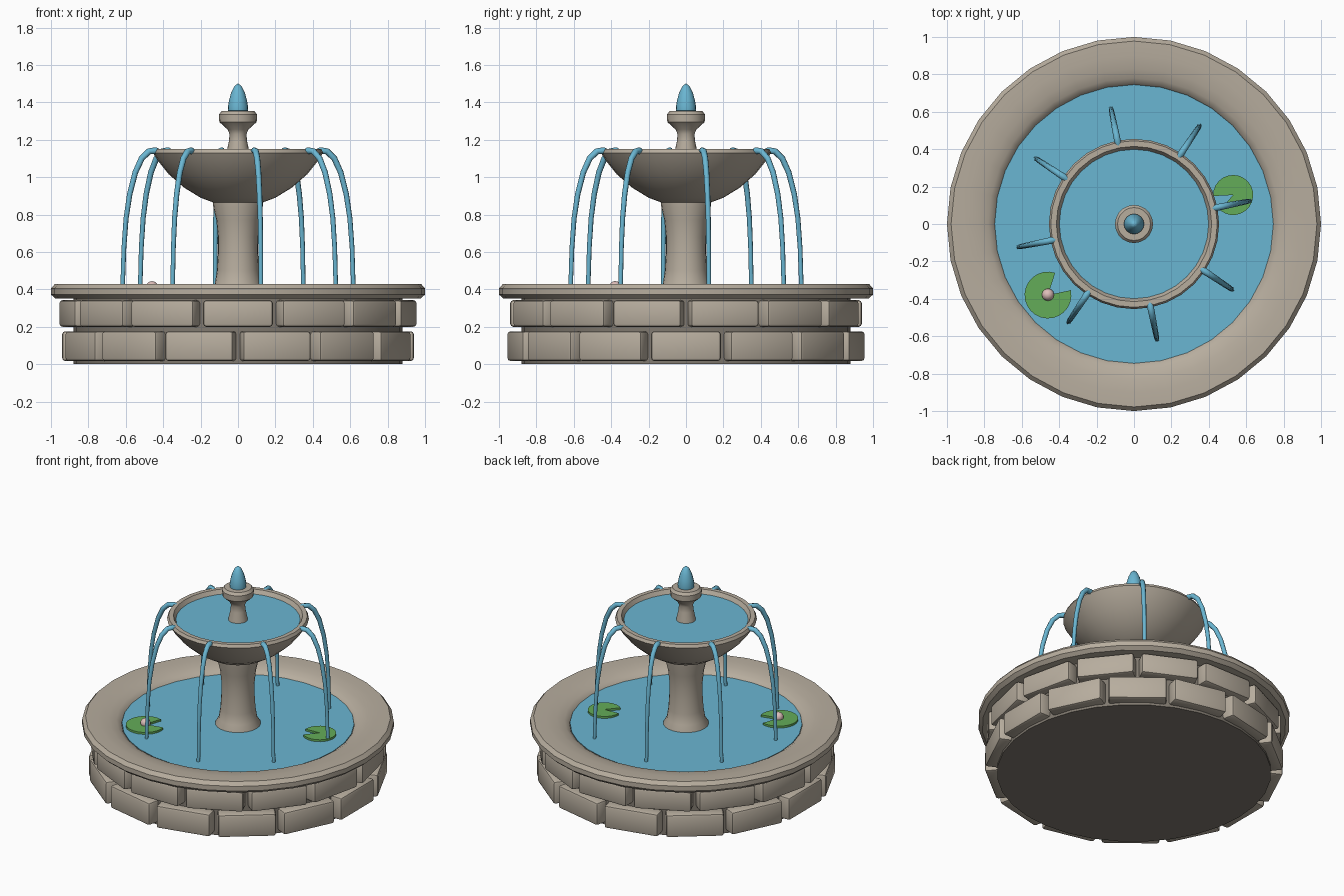
import bpy, bmesh, math
from mathutils import Matrix, Vector

if "Cube" in bpy.data.objects:
    bpy.data.objects.remove(bpy.data.objects["Cube"])


def material(name, rgb):
    m = bpy.data.materials.new(name)
    lin = [((c / 255 + 0.055) / 1.055) ** 2.4 for c in rgb]
    m.diffuse_color = (*lin, 1)
    m.use_nodes = True
    m.node_tree.nodes["Principled BSDF"].inputs["Base Color"].default_value = m.diffuse_color
    return m


STONE = material("stone", (183, 173, 158))
MORTAR = material("mortar", (128, 121, 111))
WATER = material("water", (106, 182, 210))
LEAF = material("leaf green", (100, 172, 88))
PETAL = material("pale pink", (222, 190, 186))


def finish(name, bm, mat, angle=35):
    bmesh.ops.remove_doubles(bm, verts=bm.verts, dist=1e-5)
    bmesh.ops.recalc_face_normals(bm, faces=bm.faces)
    me = bpy.data.meshes.new(name)
    bm.to_mesh(me)
    bm.free()
    me.materials.append(mat)
    ob = bpy.data.objects.new(name, me)
    bpy.context.collection.objects.link(ob)
    bpy.ops.object.select_all(action='DESELECT')
    bpy.context.view_layer.objects.active = ob
    ob.select_set(True)
    bpy.ops.object.shade_smooth_by_angle(angle=math.radians(angle))
    return ob


def skin(bm, rings, caps=False):
    """Join successive closed rings of vertices with quads."""
    rows = [[bm.verts.new(p) for p in ring] for ring in rings]
    n = len(rows[0])
    for a, b in zip(rows, rows[1:]):
        for i in range(n):
            j = (i + 1) % n
            bm.faces.new((a[i], a[j], b[j], b[i]))
    if caps:
        bm.faces.new(rows[0])
        bm.faces.new(rows[-1])


def lathe(name, profile, mat, n=32, closed=False, angle=35):
    """Revolve (radius, height) points round the z axis."""
    if closed:
        profile = profile + profile[:1]
    bm = bmesh.new()
    skin(bm, [[(r * math.cos(2 * math.pi * i / n), r * math.sin(2 * math.pi * i / n), z)
               for i in range(n)] for r, z in profile])
    bmesh.ops.dissolve_degenerate(bm, dist=1e-5, edges=bm.edges)
    return finish(name, bm, mat, angle)


# Pool wall core and coping rim
lathe("wall_core", [(0, 0), (0.88, 0), (0.88, 0.36), (0, 0.36)], MORTAR)
lathe("pool_rim", [(0.74, 0.35), (0.975, 0.35), (1.0, 0.372), (1.0, 0.405), (0.978, 0.43),
                   (0.90, 0.43), (0.83, 0.422), (0.78, 0.408), (0.75, 0.39), (0.74, 0.37)],
      STONE, closed=True)
lathe("pool_water", [(0, 0.36), (0.745, 0.36), (0.745, 0.388), (0, 0.388)], WATER)

# Two staggered courses of bevelled stone blocks
COUNT = 14
for row, (z0, z1, shift) in enumerate([(0.017, 0.176, 0.5), (0.2, 0.342, 0.0)]):
    bm = bmesh.new()
    for k in range(COUNT):
        a = -math.pi / 2 + (k + shift) * 2 * math.pi / COUNT
        mat = (Matrix.Rotation(a, 4, 'Z') @ Matrix.Translation((0.89, 0, (z0 + z1) / 2))
               @ Matrix.Diagonal((0.10, 0.372, z1 - z0, 1)))
        bmesh.ops.create_cube(bm, size=1, matrix=mat)
    bmesh.ops.bevel(bm, geom=bm.edges[:], offset=0.016, segments=2, profile=0.5,
                    affect='EDGES')
    finish("stone_blocks_%d" % (row + 1), bm, STONE, 40)

# Column, bowl and upper stem
lathe("column", [(0, 0.37), (0.147, 0.37), (0.145, 0.395), (0.124, 0.43), (0.113, 0.50),
                 (0.107, 0.60), (0.107, 0.68), (0.116, 0.77), (0.132, 0.84), (0.135, 0.88),
                 (0, 0.88)], STONE, 24)
lathe("bowl", [(0, 0.862), (0.125, 0.862), (0.20, 0.89), (0.29, 0.945), (0.37, 1.015),
               (0.43, 1.09), (0.455, 1.13), (0.445, 1.15), (0.415, 1.15), (0.395, 1.115),
               (0.38, 1.09), (0, 1.09)], STONE)
lathe("bowl_water", [(0, 1.095), (0.402, 1.095), (0.402, 1.122), (0, 1.122)], WATER)
lathe("stem", [(0, 1.10), (0.065, 1.10), (0.06, 1.14), (0.049, 1.19), (0.045, 1.23),
               (0.056, 1.255), (0.10, 1.295), (0.102, 1.335), (0.088, 1.353), (0, 1.353)],
      STONE, 20)
lathe("water_spout", [(0, 1.35), (0.053, 1.355), (0.054, 1.375), (0.048, 1.41),
                      (0.037, 1.45), (0.02, 1.485), (0, 1.502)], WATER, 16, angle=60)

# Eight falling jets: tapered tubes along one arc
PATH = [(0.425, 1.128), (0.45, 1.142), (0.485, 1.138), (0.525, 1.10), (0.56, 1.025),
        (0.59, 0.91), (0.61, 0.78), (0.622, 0.62), (0.63, 0.385)]
bm = bmesh.new()
for k in range(8):
    spin = Matrix.Rotation(math.radians(11.25 + 45 * k), 4, 'Z')
    rings = []
    for i, (r, z) in enumerate(PATH):
        p, q = PATH[max(i - 1, 0)], PATH[min(i + 1, len(PATH) - 1)]
        t = Vector((q[0] - p[0], 0, q[1] - p[1])).normalized()
        side, up = Vector((0, 1, 0)), t.cross(Vector((0, 1, 0)))
        w = 0.019 - 0.007 * i / (len(PATH) - 1)
        rings.append([spin @ (Vector((r, 0, z)) + w * (math.cos(b) * side + math.sin(b) * up))
                      for b in [j * math.pi / 4 for j in range(8)]])
    skin(bm, rings, caps=True)
finish("water_jets", bm, WATER, 50)


# Lily pads: discs with a wedge cut out
def lily_pad(name, x, y, radius, notch_dir, notch_span):
    bm = bmesh.new()
    start, sweep = notch_dir + notch_span / 2, 360 - notch_span
    angles = [math.radians(start + sweep * i / 20) for i in range(21)]
    outline = [(x, y)] + [(x + radius * math.cos(a), y + radius * math.sin(a)) for a in angles]
    skin(bm, [[(px, py, z) for px, py in outline] for z in (0.38, 0.402)], caps=True)
    finish(name, bm, LEAF, 30)


lily_pad("lily_pad_right", 0.53, 0.155, 0.107, 206, 46)
lily_pad("lily_pad_left", -0.46, -0.38, 0.125, 42, 60)

# Flower bud on the left pad
bm = bmesh.new()
bmesh.ops.create_uvsphere(bm, u_segments=12, v_segments=8, radius=0.033,
                          matrix=Matrix.Translation((-0.46, -0.378, 0.411)))
finish("lily_bud", bm, PETAL, 60)
